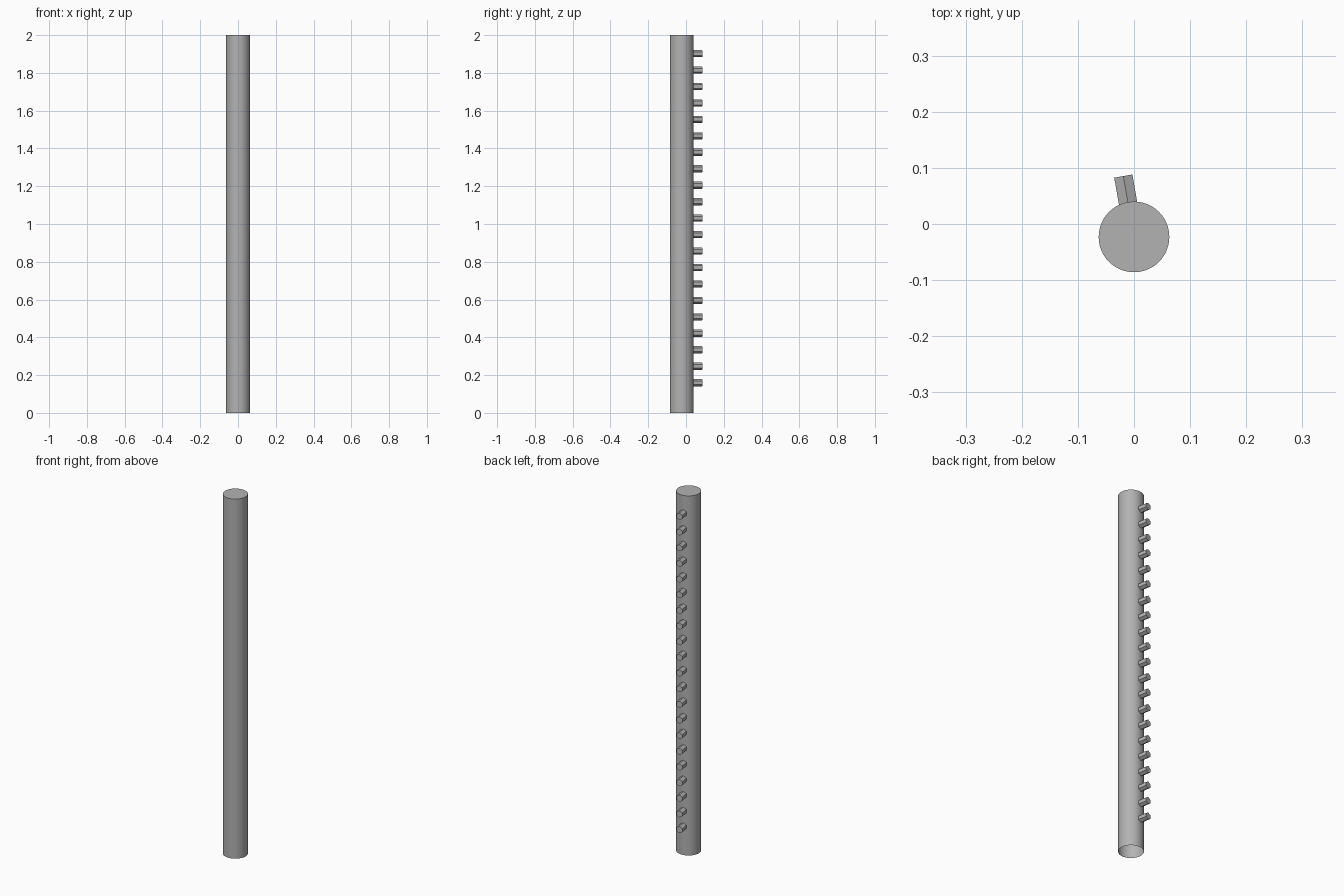
import bpy
import bmesh
from math import radians
from mathutils import Matrix, Vector

if "Cube" in bpy.data.objects:
    bpy.data.objects.remove(bpy.data.objects["Cube"], do_unlink=True)

grey = bpy.data.materials.new("plain grey")
grey.use_nodes = True
colour = (0.45, 0.45, 0.45, 1)
grey.diffuse_color = colour
grey.node_tree.nodes["Principled BSDF"].inputs["Base Color"].default_value = colour

CENTRE = Vector((0, -0.023, 0))
HEIGHT, RADIUS = 2.0, 0.063
PEG_RADIUS, PEG_START, PEG_END = 0.019, 0.055, 0.11
PEG_COUNT, PEG_LOW, PEG_HIGH = 21, 0.16, 1.902


def cylinder(name, sides, radius, length, matrix, open_bottom=False):
    bm = bmesh.new()
    bmesh.ops.create_cone(bm, cap_ends=True, segments=sides,
                          radius1=radius, radius2=radius, depth=length)
    if open_bottom:
        bottom = [f for f in bm.faces if f.normal.z < -0.9]
        bmesh.ops.delete(bm, geom=bottom, context="FACES_ONLY")
    bm.transform(matrix)
    mesh = bpy.data.meshes.new(name)
    bm.to_mesh(mesh)
    bm.free()
    mesh.materials.append(grey)
    obj = bpy.data.objects.new(name, mesh)
    bpy.context.collection.objects.link(obj)
    return obj


# Hollow post, closed at the top and open underneath
post = cylinder("post", 48, RADIUS, HEIGHT,
                Matrix.Translation(CENTRE + Vector((0, 0, HEIGHT / 2))),
                open_bottom=True)
bpy.context.view_layer.objects.active = post
post.select_set(True)
bpy.ops.object.shade_smooth_by_angle(angle=radians(30))

# Row of six-sided pegs up the back, turned slightly to the right
turn = Matrix.Rotation(radians(10), 4, "Z")
lay_back = Matrix.Rotation(radians(-90), 4, "X")
middle = Vector((0, (PEG_START + PEG_END) / 2, 0))
for i in range(PEG_COUNT):
    z = PEG_LOW + (PEG_HIGH - PEG_LOW) * i / (PEG_COUNT - 1)
    place = (Matrix.Translation(CENTRE + Vector((0, 0, z))) @ turn
             @ Matrix.Translation(middle) @ lay_back)
    cylinder(f"peg_{i + 1}", 6, PEG_RADIUS, PEG_END - PEG_START, place)
